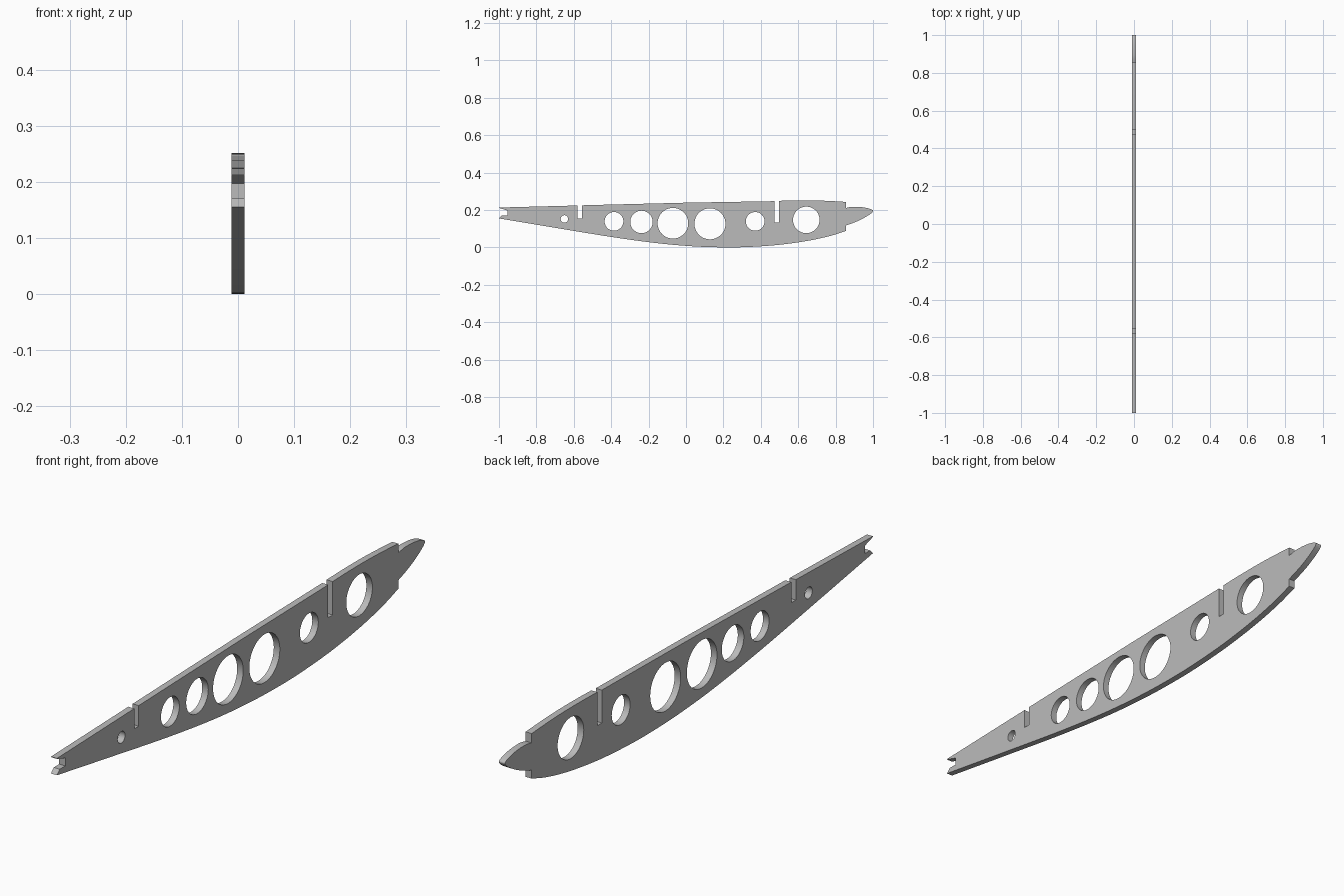
import bpy
import bmesh
import math
from mathutils import Vector

cube = bpy.data.objects.get("Cube")
if cube:
    bpy.data.objects.remove(cube, do_unlink=True)

HALF_THICKNESS = 0.0115


def smooth_path(points, steps=6):
    """Catmull-Rom curve through the points."""
    pts = [Vector(p) for p in points]
    pts = [2 * pts[0] - pts[1]] + pts + [2 * pts[-1] - pts[-2]]
    path = []
    for a, b, c, d in zip(pts, pts[1:], pts[2:], pts[3:]):
        for i in range(steps):
            t = i / steps
            path.append(0.5 * (2 * b + (c - a) * t + (2 * a - 5 * b + 4 * c - d) * t**2
                               + (3 * b - a - 3 * c + d) * t**3))
    return path + [pts[-2]]


def slot(start, end, z_start, z_end, bottom):
    return [(start, z_start), (start, bottom), (end, bottom), (end, z_end)]


def circle(y, z, radius, sides=48):
    return [(y + radius * math.cos(math.tau * i / sides),
             z + radius * math.sin(math.tau * i / sides)) for i in range(sides)]


# Outline: trailing notch, slotted top edge, nose tongue, curved belly
trailing_notch = [(-1, .155), (-.985, .17), (-.955, .17), (-.955, .197), (-1, .211)]
rear_slot = slot(-.58, -.556, .224, .225, .154)
front_slot = slot(.474, .498, .247, .249, .134)
top_front = smooth_path([(.498, .249), (.58, .251), (.68, .251), (.77, .248), (.855, .243)])
nose = smooth_path([(.855, .211), (.89, .217), (.94, .215), (.98, .207), (1, .196),
                    (.985, .178), (.94, .151), (.9, .133), (.855, .117)])
belly = smooth_path([(.855, .088), (.77, .061), (.65, .035), (.5, .014), (.35, .003), (.22, 0),
                     (.05, .005), (-.15, .022), (-.4, .056), (-.7, .105), (-1, .155)])
top_rear = [(-1, .213)]
top_middle = [(0, .239)]
outline = (trailing_notch + top_rear + rear_slot + top_middle + front_slot
           + top_front[1:] + nose + belly[:-1])

# Lightening holes: y, z, radius
holes = [(-.65, .152, .02), (-.385, .139, .05), (-.238, .136, .06), (-.07, .129, .082),
         (.128, .126, .083), (.37, .139, .05), (.643, .147, .071)]

# Filled and extruded flat curve
curve = bpy.data.curves.new("rib_outline", "CURVE")
curve.dimensions = "2D"
curve.fill_mode = "BOTH"
curve.extrude = HALF_THICKNESS
for loop in [outline] + [circle(*h) for h in holes]:
    spline = curve.splines.new("POLY")
    spline.points.add(len(loop) - 1)
    for point, (y, z) in zip(spline.points, loop):
        point.co = (y, z, 0, 1)
    spline.use_cyclic_u = True

rib = bpy.data.objects.new("wing_rib", curve)
bpy.context.collection.objects.link(rib)
rib.rotation_euler = (math.pi / 2, 0, math.pi / 2)
bpy.ops.object.select_all(action="DESELECT")
rib.select_set(True)
bpy.context.view_layer.objects.active = rib
bpy.ops.object.convert(target="MESH")
rib = bpy.context.object
bpy.ops.object.transform_apply(location=False, rotation=True, scale=False)

# Weld the side walls to the flat faces
bm = bmesh.new()
bm.from_mesh(rib.data)
bmesh.ops.remove_doubles(bm, verts=bm.verts, dist=1e-5)
bmesh.ops.recalc_face_normals(bm, faces=bm.faces)
bm.to_mesh(rib.data)
bm.free()
bpy.ops.object.shade_smooth_by_angle(angle=math.radians(30))

# Plain grey sheet material
grey = bpy.data.materials.new("plain_grey")
grey.use_nodes = True
color = (.5, .5, .5, 1)
grey.diffuse_color = color
grey.node_tree.nodes["Principled BSDF"].inputs["Base Color"].default_value = color
rib.data.materials.clear()
rib.data.materials.append(grey)
